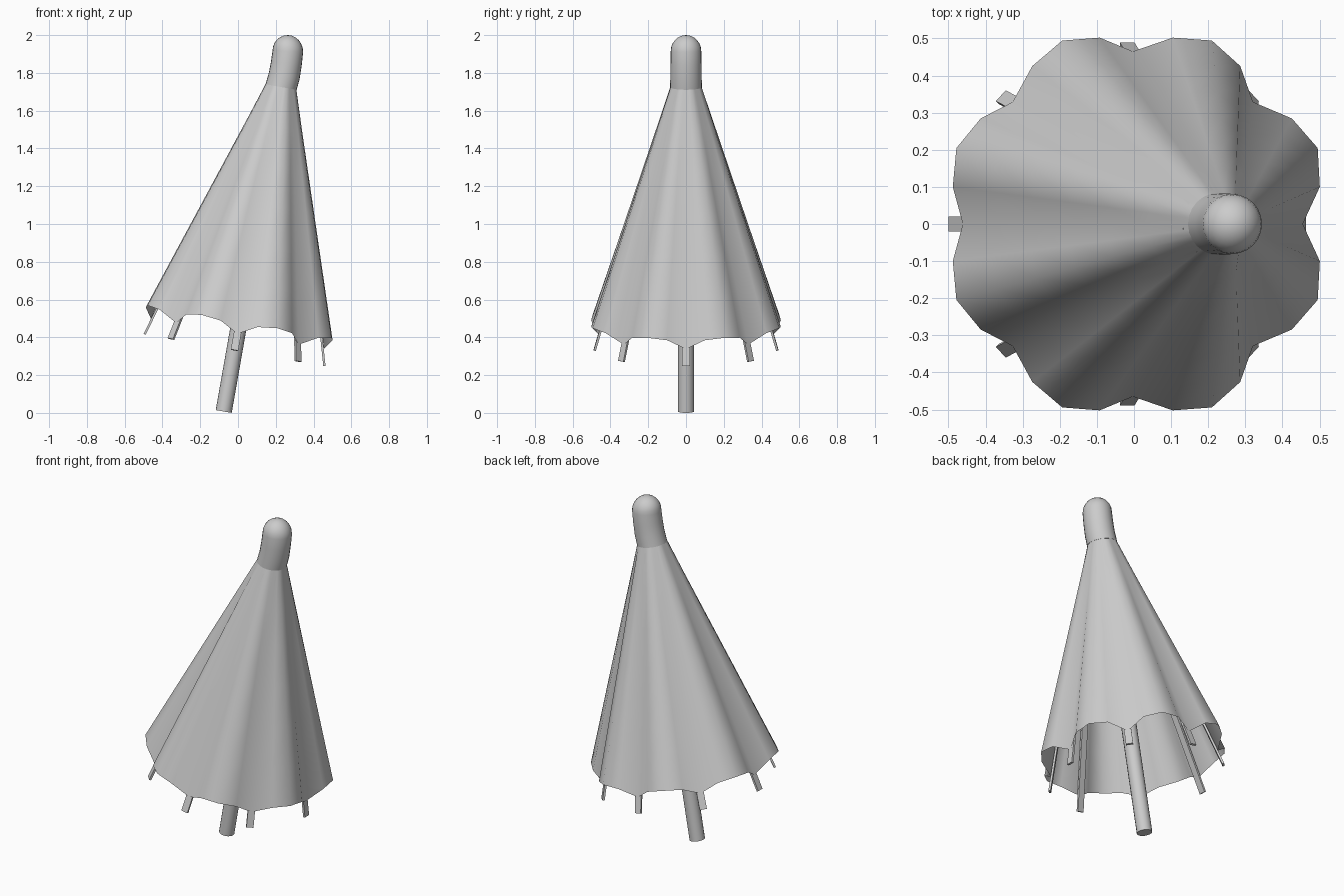
import bpy, bmesh, math
from mathutils import Matrix, Vector

if "Cube" in bpy.data.objects:
    bpy.data.objects.remove(bpy.data.objects["Cube"], do_unlink=True)

GREY = (0.6, 0.6, 0.6, 1.0)
grey = bpy.data.materials.new("plain_grey")
grey.use_nodes = True
grey.diffuse_color = GREY
grey.node_tree.nodes["Principled BSDF"].inputs["Base Color"].default_value = GREY

# The whole umbrella leans towards +x
LEAN = math.radians(10)
TILT = Matrix.Translation((-0.077, 0, 0)) @ Matrix.Rotation(LEAN, 4, 'Y')
RIBS = 8


def finish(name, bm, matrix, angle):
    bm.normal_update()
    mesh = bpy.data.meshes.new(name)
    bm.to_mesh(mesh)
    bm.free()
    mesh.materials.append(grey)
    obj = bpy.data.objects.new(name, mesh)
    bpy.context.collection.objects.link(obj)
    obj.matrix_world = matrix
    bpy.ops.object.select_all(action='DESELECT')
    obj.select_set(True)
    bpy.context.view_layer.objects.active = obj
    bpy.ops.object.shade_smooth_by_angle(angle=math.radians(angle))
    return obj


def loft(bm, rings):
    """Join equal closed rings of points, listed from bottom to top."""
    rows = [[bm.verts.new(p) for p in ring] for ring in rings]
    n = len(rows[0])
    for low, high in zip(rows, rows[1:]):
        for i in range(n):
            j = (i + 1) % n
            bm.faces.new((low[i], low[j], high[j], high[i]))
    return rows


# Canopy: scalloped rim running up to a round neck
RIM = [(0.465, 0.425), (0.512, 0.479), (0.535, 0.491), (0.512, 0.479)]
NECK_R, NECK_Z = 0.082, 1.755
steps = RIBS * len(RIM)
rings = []
for row in range(7):
    t = row / 6
    ring = []
    for i in range(steps):
        r, z = RIM[i % len(RIM)]
        a = math.tau * i / steps
        r += (NECK_R - r) * t
        ring.append((r * math.cos(a), r * math.sin(a), z + (NECK_Z - z) * t))
    rings.append(ring)
bm = bmesh.new()
loft(bm, rings)
finish("canopy", bm, TILT, 60)

# Ribs: flat strips inside each valley, with tips below the rim
r_rim, z_rim = RIM[0]
slope = (r_rim - NECK_R) / (NECK_Z - z_rim)
tip_z, top_z = 0.337, 1.72
tip = Vector((r_rim + (z_rim - tip_z) * slope, 0, tip_z))
top = Vector((NECK_R + (NECK_Z - top_z) * slope, 0, top_z))
lean_in = Matrix.Rotation(-math.atan(slope), 4, 'Y')
size = Matrix.Diagonal((0.012, 0.04, (top - tip).length, 1))
bm = bmesh.new()
for k in range(RIBS):
    turn = Matrix.Rotation(math.tau * k / RIBS, 4, 'Z')
    place = Matrix.Translation((tip + top) / 2 - Vector((0.007, 0, 0)))
    bmesh.ops.create_cube(bm, size=1, matrix=turn @ place @ lean_in @ size)
finish("ribs", bm, TILT, 30)

# Pole
bm = bmesh.new()
bmesh.ops.create_cone(bm, cap_ends=True, segments=16, radius1=0.043, radius2=0.043,
                      depth=1.7, matrix=Matrix.Translation((0, 0, 0.8575)))
finish("pole", bm, TILT, 40)

# Grip: tube that bends upright and ends in a dome
path = [(0.228, 1.725, 10, 0.084), (0.245, 1.785, 12, 0.083),
        (0.256, 1.85, 7, 0.082), (0.264, 1.915, 3, 0.081)]
for k in range(1, 6):
    a = math.radians(15 * k)
    path.append((0.264, 1.915 + 0.085 * math.sin(a), 3 - k / 2, 0.081 * math.cos(a)))
circle = [Vector((math.cos(math.tau * i / 24), math.sin(math.tau * i / 24), 0))
          for i in range(24)]
rings = []
for x, z, bend, r in path:
    m = Matrix.Translation((x, 0, z)) @ Matrix.Rotation(math.radians(bend), 4, 'Y')
    rings.append([m @ (p * r) for p in circle])
bm = bmesh.new()
rows = loft(bm, rings)
crown = bm.verts.new((0.264, 0, 2.0))
for i in range(24):
    bm.faces.new((rows[-1][i], rows[-1][(i + 1) % 24], crown))
bm.faces.new(list(reversed(rows[0])))
finish("grip", bm, Matrix.Identity(4), 50)
